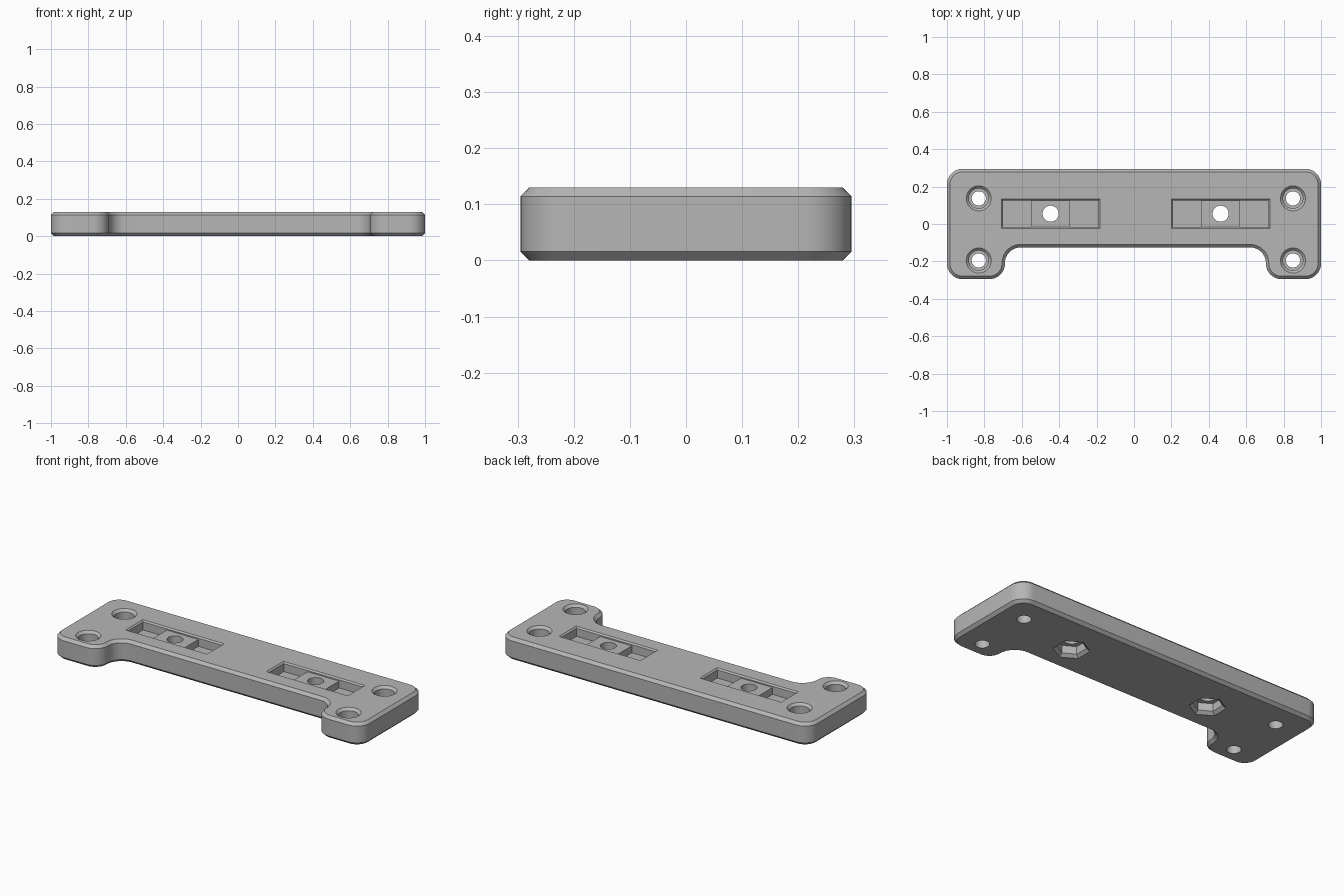
import bpy, bmesh
from math import pi, sin, cos, tau
from mathutils import Vector

old = bpy.data.objects.get("Cube")
if old:
    bpy.data.objects.remove(old, do_unlink=True)

HEIGHT, CHAMFER, RADIUS = 0.13, 0.016, 0.084

grey = bpy.data.materials.new("plain_grey")
grey.use_nodes = True
colour = (0.47, 0.47, 0.47, 1)
grey.diffuse_color = colour
grey.node_tree.nodes["Principled BSDF"].inputs["Base Color"].default_value = colour


def loft(name, layers):
    """Closed solid through stacked rings: layers is a list of (z, ring)."""
    bm = bmesh.new()
    rings = [[bm.verts.new((x, y, z)) for x, y in ring] for z, ring in layers]
    for low, high in zip(rings, rings[1:]):
        n = len(low)
        for i in range(n):
            j = (i + 1) % n
            bm.faces.new((low[i], low[j], high[j], high[i]))
    bm.faces.new(rings[0][::-1])
    bm.faces.new(rings[-1])
    bmesh.ops.recalc_face_normals(bm, faces=bm.faces)
    mesh = bpy.data.meshes.new(name)
    bm.to_mesh(mesh)
    bm.free()
    mesh.materials.append(grey)
    obj = bpy.data.objects.new(name, mesh)
    bpy.context.collection.objects.link(obj)
    return obj


def circle(x, y, r, n=48, turn=0.0):
    return [(x + r * cos(turn + tau * i / n), y + r * sin(turn + tau * i / n)) for i in range(n)]


def rect(x, y, hx, hy):
    return [(x - hx, y - hy), (x + hx, y - hy), (x + hx, y + hy), (x - hx, y + hy)]


def outline(inset, steps=10):
    """Rounded bracket outline, counter-clockwise, shrunk by inset."""
    a, b, notch, left, right = 1 - inset, 0.295 - inset, -0.125 + inset, -0.69 - inset, 0.705 + inset
    corners = [(-a, -b), (left, -b), (left, notch), (right, notch),
               (right, -b), (a, -b), (a, b), (-a, b)]
    points = []
    for i, c in enumerate(corners):
        c = Vector(c)
        u = (Vector(corners[i - 1]) - c).normalized()
        v = (Vector(corners[(i + 1) % len(corners)]) - c).normalized()
        concave = v.cross(u) < 0
        r = RADIUS + inset if concave else RADIUS - inset
        for k in range(steps + 1):
            t = pi / 2 * k / steps
            points.append(tuple(c + u * r * (1 - sin(t)) + v * r * (1 - cos(t))))
    return points


# Chamfered body
plate = loft("mounting_plate", [(0, outline(CHAMFER)), (CHAMFER, outline(0)),
                                (HEIGHT - CHAMFER, outline(0)), (HEIGHT, outline(CHAMFER))])


def combine(tool, operation):
    tool.hide_render = True
    mod = plate.modifiers.new(tool.name, "BOOLEAN")
    mod.operation, mod.solver, mod.object = operation, "EXACT", tool
    bpy.ops.object.select_all(action="DESELECT")
    bpy.context.view_layer.objects.active = plate
    plate.select_set(True)
    bpy.ops.object.modifier_apply(modifier=mod.name)
    bpy.data.objects.remove(tool, do_unlink=True)


# Counterbored corner holes
for x in (-0.83, 0.85):
    for y in (0.137, -0.195):
        radii = [(-0.02, 0.038), (0.06, 0.038), (0.06, 0.053),
                 (HEIGHT - 0.014, 0.053), (HEIGHT + 0.01, 0.077)]
        combine(loft("screw_hole", [(z, circle(x, y, r)) for z, r in radii]), "DIFFERENCE")

# Slots with a raised centre block, a bolt hole and a nut pocket beneath
for x in (-0.446, 0.463):
    y = 0.055
    sizes = [(0.075, 0), (HEIGHT - 0.008, 0), (HEIGHT + 0.01, 0.018)]
    combine(loft("slot", [(z, rect(x, y, 0.255 + d, 0.071 + d)) for z, d in sizes]), "DIFFERENCE")
    block = rect(x, y, 0.102, 0.085)
    combine(loft("centre_block", [(0.065, block), (0.115, block)]), "UNION")
    bore = circle(x, y, 0.043)
    combine(loft("bolt_hole", [(0.03, bore), (HEIGHT + 0.02, bore)]), "DIFFERENCE")
    radii = [(-0.01, 0.108), (CHAMFER, 0.077), (0.06, 0.077)]
    combine(loft("nut_pocket", [(z, circle(x, y, r, 6, pi / 6)) for z, r in radii]), "DIFFERENCE")

bpy.ops.object.shade_smooth_by_angle(angle=pi / 6)
